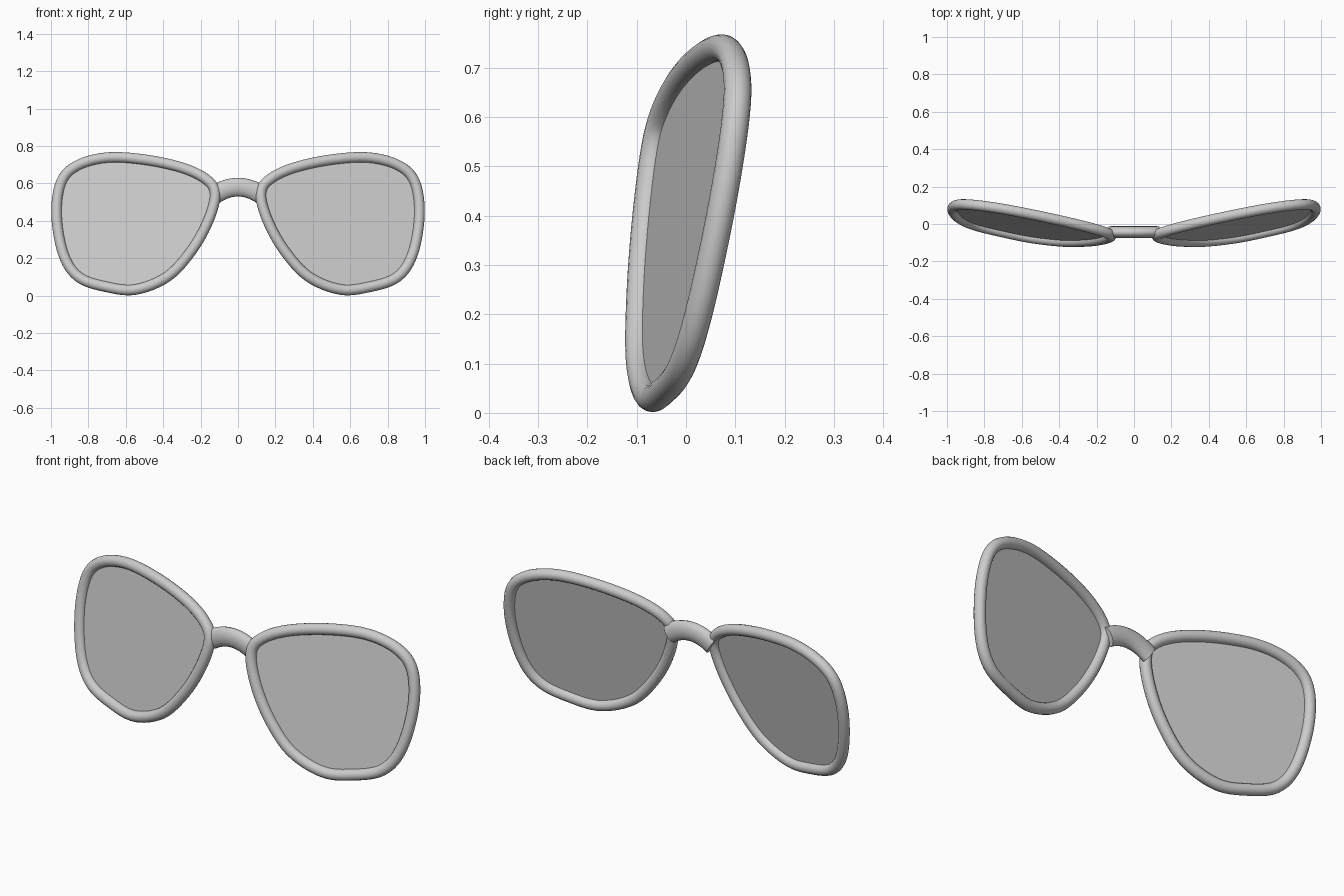
import bpy, bmesh
from mathutils import Vector

if "Cube" in bpy.data.objects:
    bpy.data.objects.remove(bpy.data.objects["Cube"])

R = 0.028  # rim tube radius

# Rim centre line of one side (x, z)
OUTLINE = [(.70, .738), (.50, .727), (.30, .684), (.17, .622), (.122, .545),
           (.157, .405), (.245, .245), (.375, .103), (.545, .033), (.70, .046),
           (.85, .098), (.933, .22), (.970, .43), (.946, .605), (.86, .695)]


def plane_y(x, z):
    # Each lens plane leans back towards the top and the outer side
    return -0.075 + 0.185 * (x - 0.545) + 0.179 * (z - 0.033)


def smooth_loop(pts, steps=6):
    # Closed Catmull-Rom spline
    out, n = [], len(pts)
    p = [Vector(q) for q in pts]
    for i in range(n):
        a, b, c, d = p[i - 1], p[i], p[(i + 1) % n], p[(i + 2) % n]
        for k in range(steps):
            t = k / steps
            out.append(0.5 * (2 * b + (c - a) * t + (2 * a - 5 * b + 4 * c - d) * t ** 2
                              + (3 * b - a - 3 * c + d) * t ** 3))
    return out


def tube(name, pts, radius, cyclic):
    cu = bpy.data.curves.new(name, 'CURVE')
    cu.dimensions = '3D'
    cu.bevel_depth = radius
    cu.bevel_resolution = 6
    cu.use_fill_caps = not cyclic
    sp = cu.splines.new('POLY')
    sp.points.add(len(pts) - 1)
    for q, co in zip(sp.points, pts):
        q.co = (*co, 1)
    sp.use_cyclic_u = cyclic
    ob = bpy.data.objects.new(name, cu)
    bpy.context.collection.objects.link(ob)
    bpy.ops.object.select_all(action='DESELECT')
    ob.select_set(True)
    bpy.context.view_layer.objects.active = ob
    bpy.ops.object.convert(target='MESH')
    bpy.ops.object.shade_smooth_by_angle()
    return bpy.context.object


# Rims and lenses
loop = smooth_loop(OUTLINE)
for side, s in (("right", 1), ("left", -1)):
    pts = [Vector((s * q.x, plane_y(q.x, q.y), q.y)) for q in loop]
    tube(side + "_rim", pts, R, True)
    bm = bmesh.new()
    face = bm.faces.new([bm.verts.new(q) for q in pts])
    bm.normal_update()
    if face.normal.y > 0:
        face.normal_flip()
    me = bpy.data.meshes.new(side + "_lens")
    bm.to_mesh(me)
    bm.free()
    bpy.context.collection.objects.link(bpy.data.objects.new(side + "_lens", me))

# Arched bridge with a flattened oval section
arch = []
for i in range(17):
    x = -0.125 + 0.25 * i / 16
    arch.append(Vector((x, 0, 0.58 - 2.6 * x * x)))
bridge = tube("bridge", arch, 0.05, False)
bridge.scale.y = 0.64
bridge.location.y = -0.044
